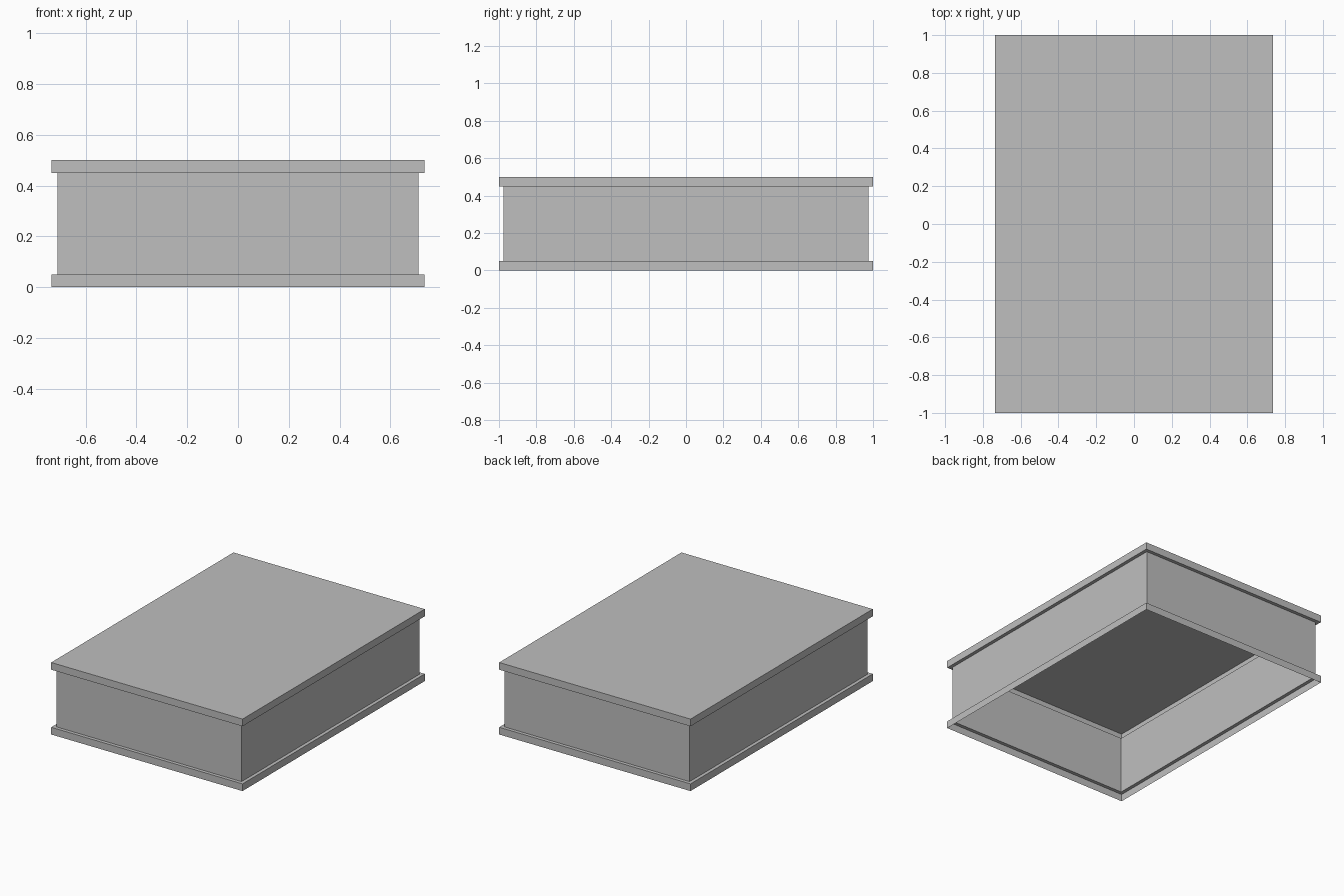
import bpy
import bmesh

cube = bpy.data.objects.get("Cube")
if cube:
    bpy.data.objects.remove(cube, do_unlink=True)

HALF_X, HALF_Y, HEIGHT = 0.735, 1.0, 0.5
INSET, RIM = 0.024, 0.05

grey = bpy.data.materials.new("plain grey")
grey.use_nodes = True
grey.diffuse_color = (0.52, 0.52, 0.52, 1)
grey.node_tree.nodes["Principled BSDF"].inputs["Base Color"].default_value = grey.diffuse_color


def shell(name, profile, cap=False):
    """Open sheet through rectangular rings, each given as (inset, z) from bottom to top."""
    bm = bmesh.new()
    rings = []
    for inset, z in profile:
        x, y = HALF_X - inset, HALF_Y - inset
        rings.append([bm.verts.new((sx * x, sy * y, z))
                      for sx, sy in ((-1, -1), (1, -1), (1, 1), (-1, 1))])
    for low, high in zip(rings, rings[1:]):
        for i in range(4):
            j = (i + 1) % 4
            bm.faces.new((low[i], low[j], high[j], high[i]))
    if cap:
        bm.faces.new(rings[-1])
    mesh = bpy.data.meshes.new(name)
    bm.to_mesh(mesh)
    bm.free()
    mesh.materials.append(grey)
    obj = bpy.data.objects.new(name, mesh)
    bpy.context.collection.objects.link(obj)
    return obj


# Lower rim: outer band and the ledge stepping in to the walls, open below
shell("lower_rim", [(0, 0), (0, RIM), (INSET, RIM)])

# Four recessed side walls
shell("side_walls", [(INSET, RIM), (INSET, HEIGHT - RIM)])

# Lid: ledge stepping out, outer band and closed top
shell("lid", [(INSET, HEIGHT - RIM), (0, HEIGHT - RIM), (0, HEIGHT)], cap=True)
